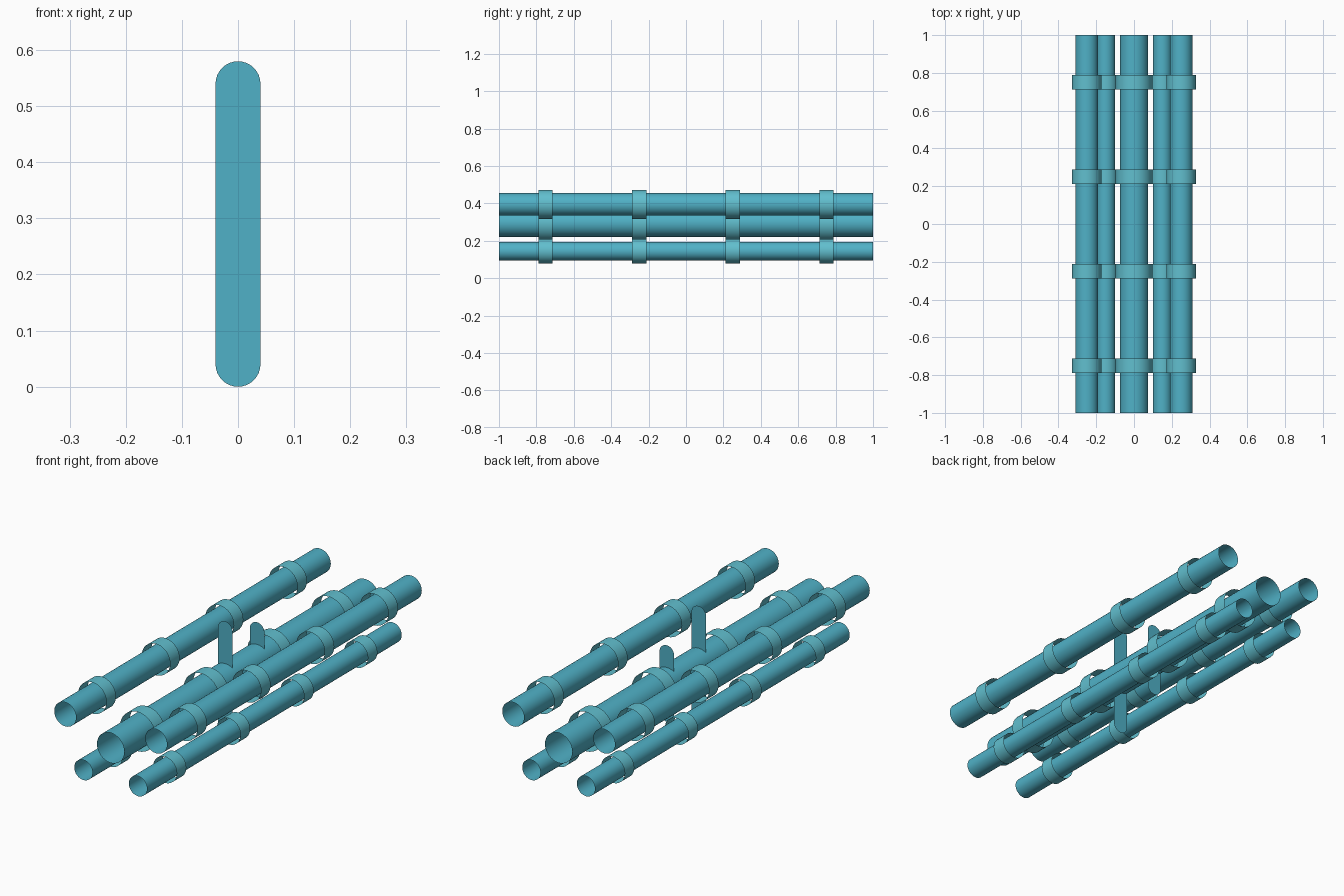
import bpy, bmesh
from math import pi, sin, cos

if "Cube" in bpy.data.objects:
    bpy.data.objects.remove(bpy.data.objects["Cube"])


def material(name, color):
    m = bpy.data.materials.new(name)
    m.diffuse_color = (*color, 1)
    m.use_nodes = True
    m.node_tree.nodes["Principled BSDF"].inputs["Base Color"].default_value = m.diffuse_color
    return m


PIPE = material("pipe_teal", (0.08, 0.44, 0.57))
BAND = material("band_teal", (0.12, 0.52, 0.62))


def add_object(name, bm, mat, smooth=False):
    mesh = bpy.data.meshes.new(name)
    for f in bm.faces:
        f.smooth = smooth
    bm.to_mesh(mesh)
    bm.free()
    mesh.materials.append(mat)
    ob = bpy.data.objects.new(name, mesh)
    bpy.context.collection.objects.link(ob)
    return ob


def open_tube(name, x, z, radius, y0, y1, mat, sides=32):
    """Open-ended thin tube running along y."""
    bm = bmesh.new()
    angles = [2 * pi * i / sides for i in range(sides)]
    rings = [[bm.verts.new((x + radius * cos(a), y, z + radius * sin(a))) for a in angles]
             for y in (y0, y1)]
    for i in range(sides):
        j = (i + 1) % sides
        bm.faces.new((rings[0][i], rings[0][j], rings[1][j], rings[1][i]))
    bmesh.ops.recalc_face_normals(bm, faces=bm.faces[:])
    return add_object(name, bm, mat, True)


def round_plate(name, y, z0, z1, radius, mat, steps=16):
    """Thin upright plate with rounded ends, facing the front."""
    bm = bmesh.new()
    verts = []
    for centre, start in ((z1 - radius, 0), (z0 + radius, pi)):
        for i in range(steps + 1):
            a = start + pi * i / steps
            verts.append(bm.verts.new((radius * cos(a), y, centre + radius * sin(a))))
    bm.faces.new(verts)
    return add_object(name, bm, mat)


# Five pipes, each with four wider bands: name, x, z, radius
pipes = [("centre", 0, 0.295, 0.075)]
for side, s in (("left", -1), ("right", 1)):
    pipes.append((side + "_upper", s * 0.25, 0.395, 0.06))
    pipes.append((side + "_lower", s * 0.15, 0.145, 0.05))

for name, x, z, r in pipes:
    open_tube(name + "_pipe", x, z, r, -1, 1, PIPE)
    for i in range(4):
        y = -0.75 + 0.5 * i
        open_tube(f"{name}_band_{i + 1}", x, z, r * 1.3, y - 0.0375, y + 0.0375, BAND)

# Flat upright plates through the middle
round_plate("tall_plate", -0.10, 0.0, 0.58, 0.04, PIPE)
round_plate("short_plate", 0.15, 0.10, 0.48, 0.04, PIPE)
